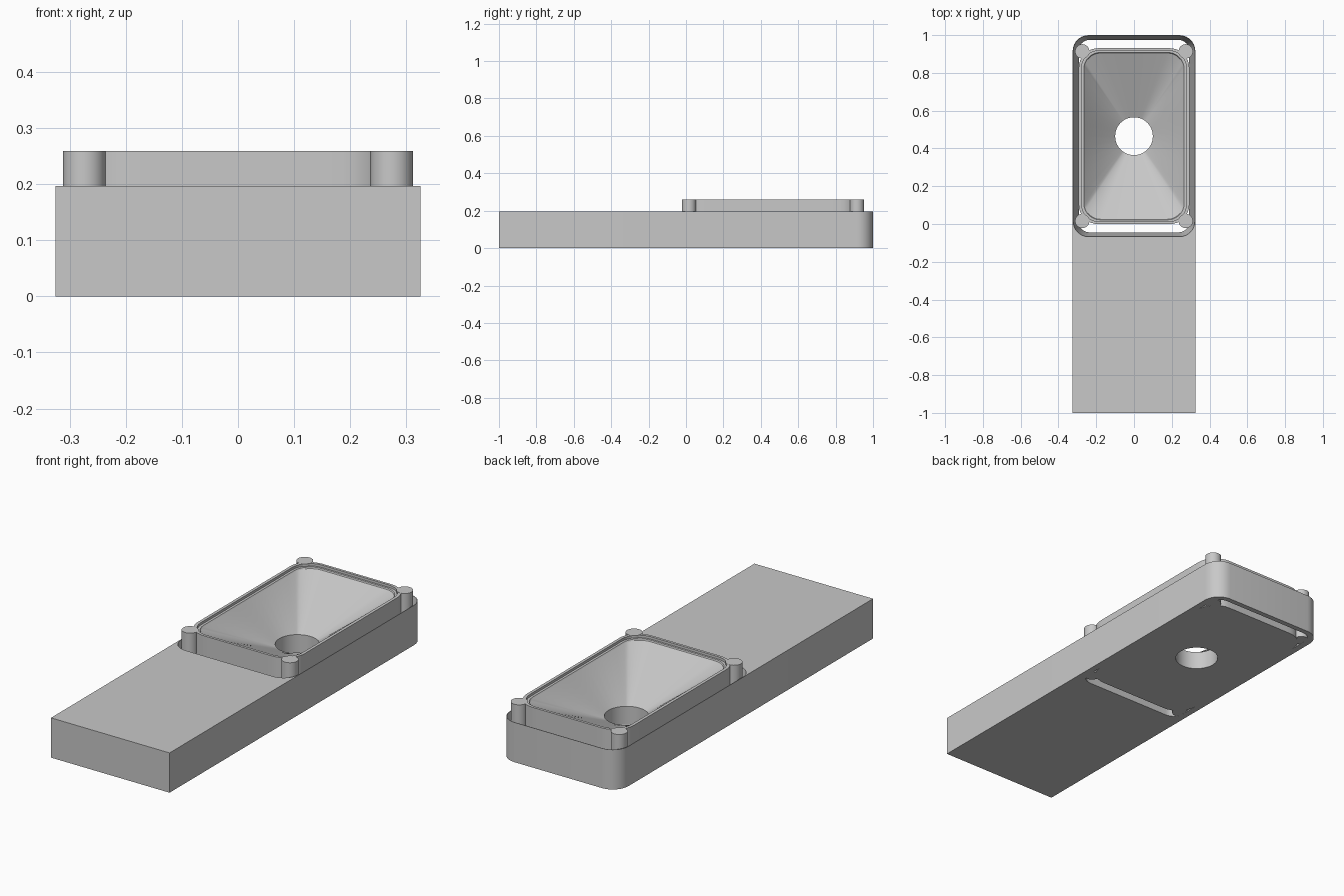
import bpy
import bmesh
from math import cos, sin, pi
from mathutils import Vector

if "Cube" in bpy.data.objects:
    bpy.data.objects.remove(bpy.data.objects["Cube"], do_unlink=True)

CENTRE_Y = 0.465
BLOCK_TOP = 0.197
RIM_TOP = 0.259

grey = bpy.data.materials.new("plain grey")
grey.use_nodes = True
grey.diffuse_color = (0.58, 0.58, 0.58, 1)
grey.node_tree.nodes["Principled BSDF"].inputs["Base Color"].default_value = (0.58, 0.58, 0.58, 1)


def rounded_rect(hx, hy, radius, z, arc=8, side=12):
    """Closed ring around the local origin, with subdivided straight sides."""
    corners = [(1, 1, 0), (-1, 1, 1), (-1, -1, 2), (1, -1, 3)]
    arcs = []
    for sx, sy, quarter in corners:
        arcs.append([Vector((sx * (hx - radius) + radius * cos((quarter + i / arc) * pi / 2),
                             sy * (hy - radius) + radius * sin((quarter + i / arc) * pi / 2), z))
                     for i in range(arc + 1)])
    ring = []
    for k in range(4):
        ring += arcs[k]
        start, end = arcs[k][-1], arcs[(k + 1) % 4][0]
        ring += [start.lerp(end, i / side) for i in range(1, side)]
    return ring


def circle_like(ring, radius, z):
    """Circle whose points line up radially with those of another ring."""
    result = []
    for p in ring:
        d = Vector((p.x, p.y, 0)).normalized() * radius
        result.append(Vector((d.x, d.y, z)))
    return result


def finish(name, bm, y=0.0):
    bmesh.ops.recalc_face_normals(bm, faces=bm.faces)
    mesh = bpy.data.meshes.new(name)
    bm.to_mesh(mesh)
    bm.free()
    mesh.materials.append(grey)
    ob = bpy.data.objects.new(name, mesh)
    ob.location.y = y
    bpy.context.collection.objects.link(ob)
    return ob


def loft(name, rings, y, caps=True):
    """Skin rings in order; without caps the last ring joins the first."""
    bm = bmesh.new()
    loops = [[bm.verts.new(p) for p in ring] for ring in rings]
    pairs = list(zip(loops, loops[1:]))
    if caps:
        bm.faces.new(loops[0])
        bm.faces.new(loops[-1])
    else:
        pairs.append((loops[-1], loops[0]))
    n = len(loops[0])
    for a, b in pairs:
        for i in range(n):
            j = (i + 1) % n
            bm.faces.new((a[i], a[j], b[j], b[i]))
    return finish(name, bm, y)


def smooth(ob):
    bpy.ops.object.select_all(action='DESELECT')
    ob.select_set(True)
    bpy.context.view_layer.objects.active = ob
    bpy.ops.object.shade_smooth_by_angle(angle=pi / 6)


# Long base block with two rounded vertical edges at the back
bm = bmesh.new()
bmesh.ops.create_cube(bm, size=1)
bmesh.ops.scale(bm, vec=(0.65, 2, BLOCK_TOP), verts=bm.verts)
bmesh.ops.translate(bm, vec=(0, 0, BLOCK_TOP / 2), verts=bm.verts)
back_edges = [e for e in bm.edges
              if all(v.co.y > 0 for v in e.verts) and abs(e.verts[0].co.z - e.verts[1].co.z) > 0.1]
bmesh.ops.bevel(bm, geom=back_edges, offset=0.085, segments=8, profile=0.5, affect='EDGES')
block = finish("base_block", bm)

# Tapered opening cut right through the block
cutter = loft("opening_cutter", [rounded_rect(0.291, 0.508, 0.055, -0.01),
                                 rounded_rect(0.3235, 0.5335, 0.083, BLOCK_TOP + 0.01)], CENTRE_Y)
cutter.hide_render = True
cut = block.modifiers.new("opening", 'BOOLEAN')
cut.operation = 'DIFFERENCE'
cut.solver = 'EXACT'
cut.object = cutter
bpy.context.view_layer.update()
cut_mesh = bpy.data.meshes.new_from_object(block.evaluated_get(bpy.context.evaluated_depsgraph_get()))
block.modifiers.clear()
block.data = cut_mesh
bpy.data.objects.remove(cutter, do_unlink=True)
smooth(block)

# Funnel insert: outer wall, stepped rim, sloping bowl and round drain
lip = rounded_rect(0.262, 0.44, 0.085, RIM_TOP - 0.018)
funnel = loft("funnel_insert", [
    rounded_rect(0.293, 0.466, 0.105, 0),
    rounded_rect(0.293, 0.466, 0.105, RIM_TOP),
    rounded_rect(0.278, 0.453, 0.095, RIM_TOP),
    rounded_rect(0.278, 0.453, 0.095, RIM_TOP - 0.012),
    rounded_rect(0.266, 0.443, 0.088, RIM_TOP - 0.012),
    lip,
    circle_like(lip, 0.1, 0.09),
    circle_like(lip, 0.1, 0),
], CENTRE_Y, caps=False)
smooth(funnel)

# Four corner posts
for x_name, sx in (("left", 1), ("right", -1)):
    for y_name, sy in (("back", 1), ("front", -1)):
        bm = bmesh.new()
        bmesh.ops.create_cone(bm, cap_ends=True, segments=32, radius1=0.038, radius2=0.038, depth=RIM_TOP)
        bmesh.ops.translate(bm, vec=(sx * 0.274, sy * 0.449, RIM_TOP / 2 + 0.0005), verts=bm.verts)
        smooth(finish(f"{y_name}_{x_name}_post", bm, CENTRE_Y))
